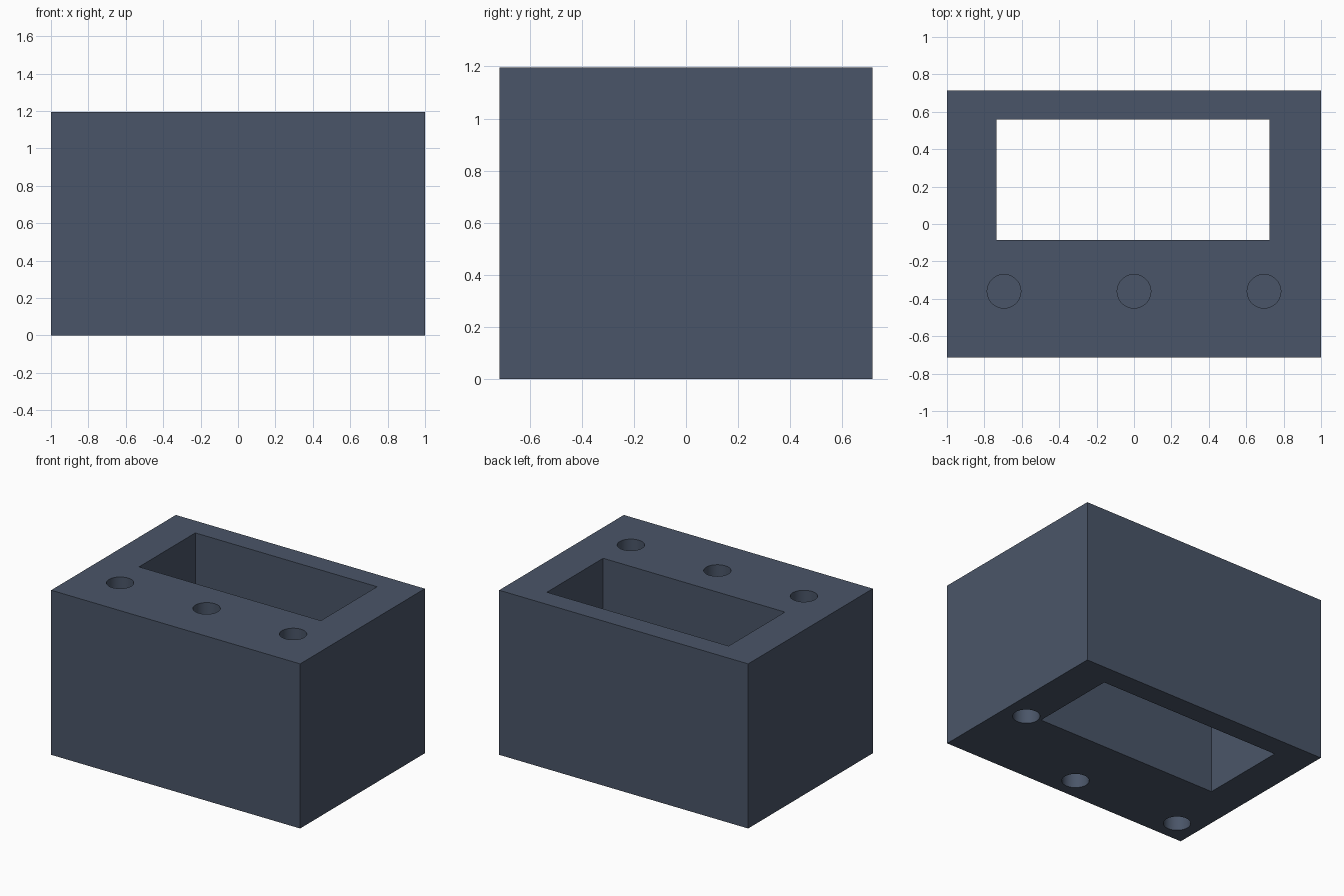
import bpy
import math

default = bpy.data.objects.get("Cube")
if default:
    bpy.data.objects.remove(default, do_unlink=True)

LENGTH, DEPTH, HEIGHT = 2.0, 1.43, 1.195
HOLE_RADIUS, HOLE_DEPTH = 0.09, 0.3

# Single slate material
slate = bpy.data.materials.new("slate_blue_grey")
slate.use_nodes = True
colour = (0.0685, 0.0908, 0.138, 1.0)
slate.diffuse_color = colour
slate.node_tree.nodes["Principled BSDF"].inputs["Base Color"].default_value = colour


def box(name, low, high):
    centre = [(a + b) / 2 for a, b in zip(low, high)]
    bpy.ops.mesh.primitive_cube_add(size=1, location=centre)
    obj = bpy.context.object
    obj.name = name
    obj.scale = [b - a for a, b in zip(low, high)]
    bpy.ops.object.transform_apply(location=True, rotation=True, scale=True)
    obj.data.materials.append(slate)
    return obj


def cut(target, cutter):
    """Subtract the cutter from the target, then discard it."""
    cutter.hide_render = True
    mod = target.modifiers.new("cut", "BOOLEAN")
    mod.operation = "DIFFERENCE"
    mod.solver = "EXACT"
    mod.object = cutter
    bpy.context.view_layer.objects.active = target
    bpy.ops.object.modifier_apply(modifier=mod.name)
    bpy.data.objects.remove(cutter, do_unlink=True)


def drill(target, x, y, face_z):
    """Blind round hole centred on a horizontal face."""
    bpy.ops.mesh.primitive_cylinder_add(
        vertices=48, radius=HOLE_RADIUS, depth=2 * HOLE_DEPTH, location=(x, y, face_z))
    cutter = bpy.context.object
    cutter.name = "hole_cutter"
    cutter.data.materials.append(slate)
    cut(target, cutter)


# Solid block
block = box("block_body", (-LENGTH / 2, -DEPTH / 2, 0), (LENGTH / 2, DEPTH / 2, HEIGHT))

# Rectangular opening right through the block
cut(block, box("opening_cutter", (-0.735, -0.085, -0.1), (0.725, 0.56, HEIGHT + 0.1)))

# Row of holes in the top
for x in (-0.695, 0, 0.695):
    drill(block, x, -0.36, HEIGHT)

# Staggered holes in the underside
for x, y in ((0.83, -0.11), (0.04, -0.55), (-0.83, -0.55)):
    drill(block, x, y, 0)

# Smooth hole walls with crisp edges
bpy.ops.object.select_all(action="DESELECT")
block.select_set(True)
bpy.context.view_layer.objects.active = block
bpy.ops.object.shade_smooth_by_angle(angle=math.radians(30))
